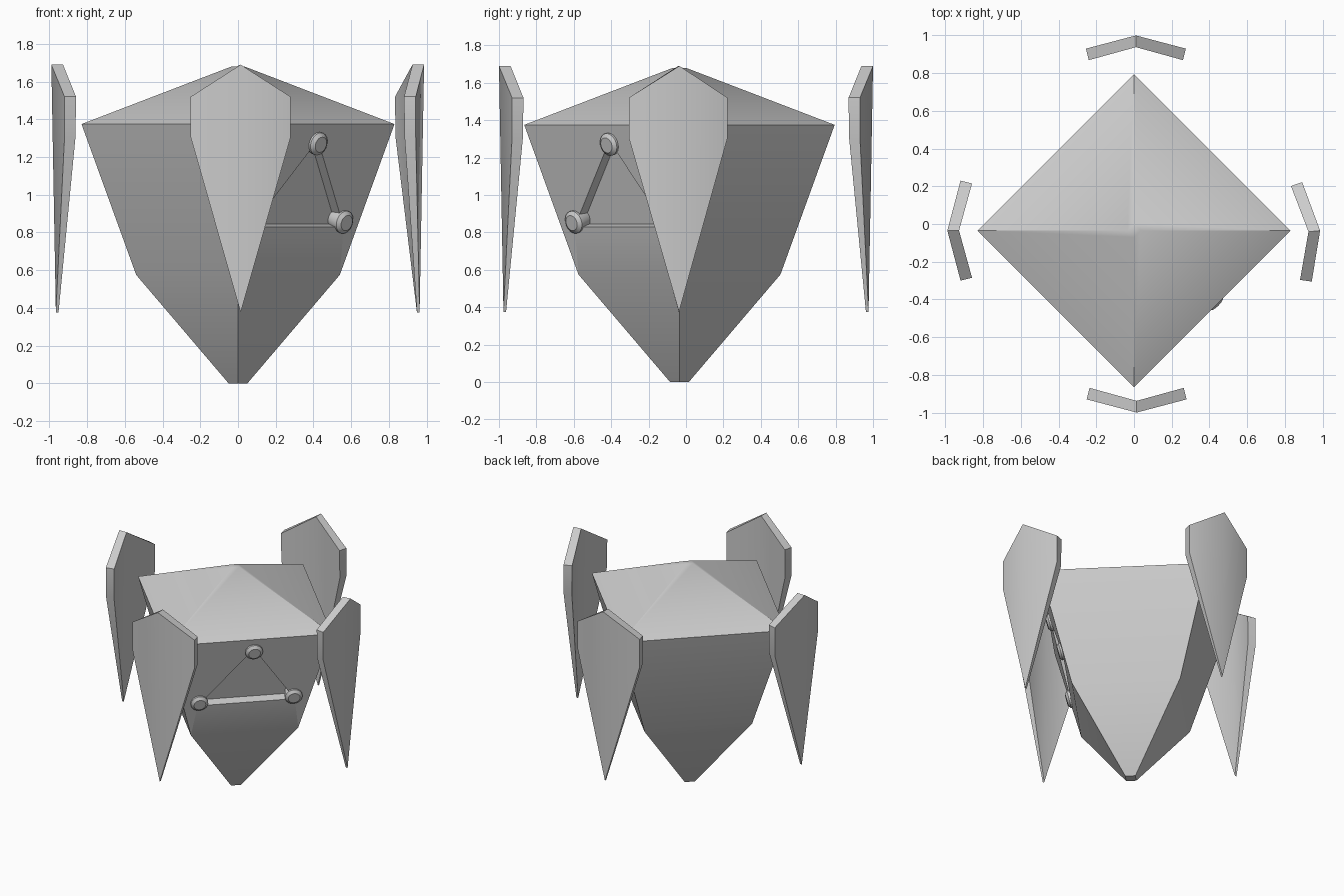
import bpy, bmesh
from math import radians, sqrt
from mathutils import Matrix, Vector

if "Cube" in bpy.data.objects:
    bpy.data.objects.remove(bpy.data.objects["Cube"])

CY = -0.035  # body axis in y


def make(name, verts, faces, smooth=35):
    bm = bmesh.new()
    vs = [bm.verts.new(v) for v in verts]
    for f in faces:
        bm.faces.new([vs[i] for i in f])
    bmesh.ops.recalc_face_normals(bm, faces=bm.faces)
    me = bpy.data.meshes.new(name)
    bm.to_mesh(me)
    bm.free()
    ob = bpy.data.objects.new(name, me)
    bpy.context.collection.objects.link(ob)
    if smooth:
        smooth_by_angle(ob, smooth)
    return ob


def smooth_by_angle(ob, deg):
    bpy.ops.object.select_all(action='DESELECT')
    ob.select_set(True)
    bpy.context.view_layer.objects.active = ob
    bpy.ops.object.shade_smooth_by_angle(angle=radians(deg))


def loft(name, rings, smooth=35):
    """Skin a stack of equal rings and cap both ends."""
    n = len(rings[0])
    faces = [(k * n + i, k * n + (i + 1) % n, (k + 1) * n + (i + 1) % n, (k + 1) * n + i)
             for k in range(len(rings) - 1) for i in range(n)]
    faces += [tuple(range(n)), tuple((len(rings) - 1) * n + i for i in range(n))]
    return make(name, [p for r in rings for p in r], faces, smooth)


# Four-sided body, diamond in plan
profile = [(0.05, 0), (0.54, 0.575), (0.83, 1.375), (0.035, 1.68)]
body = loft("body", [[(r, CY, z), (0, CY + r, z), (-r, CY, z), (0, CY - r, z)]
                     for r, z in profile])

# Frame of the front-right face
slope = (0.83 - 0.54) / 0.8
n = Vector((1, -1, -slope)).normalized()
t = Vector((1, 1, 0)).normalized()
v = n.cross(t)


def on_face(u, z):
    r = 0.54 + slope * (z - 0.575)
    return Vector((r / 2, CY - r / 2, z)) + t * u


# Triangular recess in that face
tri = [on_face(-0.345, 0.83), on_face(0.345, 0.83), on_face(0.035, 1.29)]
cutter = loft("recess_cutter", [[p + n * h for p in tri] for h in (-0.065, 0.1)], 0)
mod = body.modifiers.new("recess", 'BOOLEAN')
mod.operation = 'DIFFERENCE'
mod.solver = 'EXACT'
mod.object = cutter
bpy.context.view_layer.objects.active = body
bpy.ops.object.modifier_apply(modifier="recess")
bpy.data.objects.remove(cutter)
smooth_by_angle(body, 35)

# Chamfered round studs at the recess corners
for i, (u, z) in enumerate([(-0.335, 0.857), (0.335, 0.857), (0.035, 1.272)]):
    base = on_face(u, z)
    rings = []
    for r, h in [(0.05, -0.065), (0.062, -0.005), (0.062, 0.012), (0.042, 0.028)]:
        rings.append([base + n * h + Matrix.Rotation(radians(a), 3, n) @ (t * r)
                      for a in range(0, 360, 18)])
    loft(f"stud_{i + 1}", rings)


# Folded armour plates around the body: (lateral, outward, z) outlines
def plate(name, x, y, deg):
    outer = [(0, 0, 1.69), (0.265, -0.07, 1.52), (0.265, -0.07, 1.305),
             (0, -0.024, 0.375), (-0.265, -0.07, 1.305), (-0.265, -0.07, 1.52)]
    inner = [(0, -0.062, 1.69), (0.25, -0.131, 1.52), (0.25, -0.128, 1.305),
             (0, -0.038, 0.375), (-0.25, -0.128, 1.305), (-0.25, -0.131, 1.52)]
    faces = [(0, 1, 2, 3), (0, 3, 4, 5), (6, 9, 8, 7), (6, 11, 10, 9)]
    faces += [(i, (i + 1) % 6, (i + 1) % 6 + 6, i + 6) for i in range(6)]
    ob = make(name, [(a, -d, z) for a, d, z in outer + inner], faces)
    ob.location = (x, y, 0)
    ob.rotation_euler.z = radians(deg)


def shell(name, x, y, deg):
    plate(name, x, y, deg)
    # outward is local -y
    ob = bpy.data.objects[name]
    for vert in ob.data.vertices:
        vert.co.y = -vert.co.y
        vert.co.y = -vert.co.y


shell("front_plate", 0.014, -1.0, 0)
shell("right_plate", 0.987, CY, 95.5)
shell("back_plate", 0.01, 1.0, 180)
shell("left_plate", -0.99, CY, 270)
